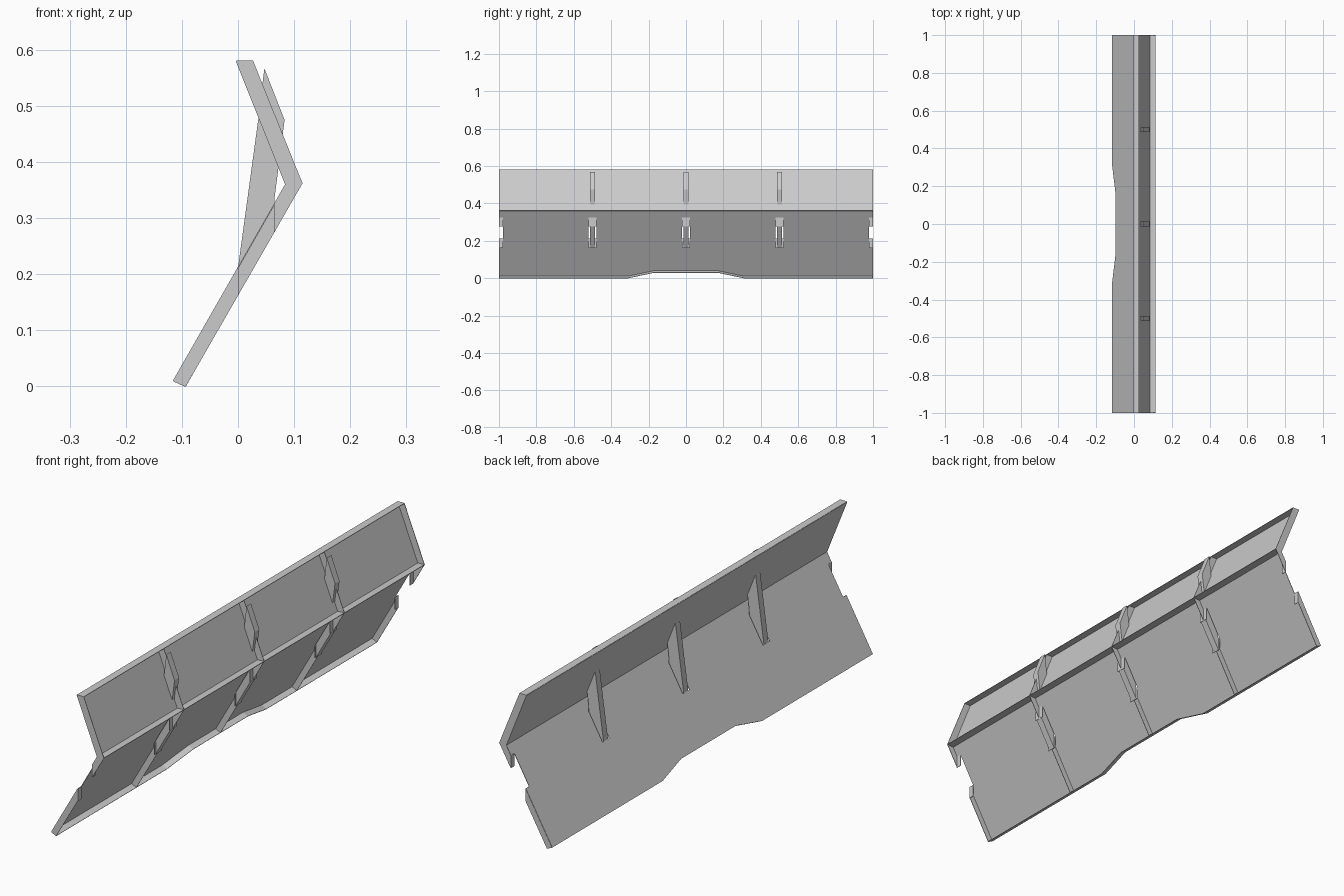
import bpy
from mathutils import Vector

cube = bpy.data.objects.get("Cube")
if cube:
    bpy.data.objects.remove(cube, do_unlink=True)

# One flat grey for every part
grey = bpy.data.materials.new("plain_grey")
grey.use_nodes = True
colour = (0.6, 0.6, 0.6, 1)
grey.diffuse_color = colour
grey.node_tree.nodes["Principled BSDF"].inputs["Base Color"].default_value = colour

THICK = 0.002
END = 1 - THICK / 2
STATIONS = [-END, -0.5, 0, 0.5, END]

# Section through the bent panel: inner skin line and outer flange line
IN_FOOT, IN_BEND, IN_TOP = (-0.115, 0.01), (0.085, 0.36), (-0.003, 0.58)
OUT_FOOT, OUT_BEND, OUT_TOP = (-0.093, 0.0), (0.115, 0.362), (0.027, 0.58)
SLOT_LOW, SLOT_HIGH, SLOT_HALF = 0.0, 0.065, 0.021


def at_x(a, b, x):
    t = (x - a[0]) / (b[0] - a[0])
    return (x, a[1] + t * (b[1] - a[1]))


def inner(x):
    return at_x(IN_FOOT, IN_BEND, x)


def outer(x):
    return at_x(OUT_FOOT, OUT_BEND, x)


def rise(y):
    """How far the bottom edge is cut back along x."""
    return 0.017 * min(1, max(0, (0.31 - abs(y)) / 0.14))


def make(name, polygons, thick=True):
    verts, faces = [], []
    for poly in polygons:
        faces.append(range(len(verts), len(verts) + len(poly)))
        verts += [Vector(p) for p in poly]
    mesh = bpy.data.meshes.new(name)
    mesh.from_pydata(verts, [], [list(f) for f in faces])
    mesh.materials.append(grey)
    obj = bpy.data.objects.new(name, mesh)
    bpy.context.collection.objects.link(obj)
    if thick:
        mod = obj.modifiers.new("sheet_thickness", "SOLIDIFY")
        mod.thickness = THICK
        mod.offset = 0
    return obj


def place(points, y):
    return [(x, y, z) for x, z in points]


def strip(a, b, y0, y1):
    return place([a, b], y0) + place([b, a], y1)


# Lower skin, one bay at a time, with half a slot at each side
bays = []
for y0, y1 in zip(STATIONS, STATIONS[1:]):
    edge = [y0] + [y for y in (-0.31, -0.17, 0.17, 0.31) if y0 < y < y1] + [y1]
    outline = [(IN_FOOT[0] + rise(y), y) for y in edge]
    s = SLOT_HALF
    outline += [(SLOT_LOW, y1), (SLOT_LOW, y1 - s), (SLOT_HIGH, y1 - s), (SLOT_HIGH, y1),
                (IN_BEND[0], y1), (IN_BEND[0], y0),
                (SLOT_HIGH, y0), (SLOT_HIGH, y0 + s), (SLOT_LOW, y0 + s), (SLOT_LOW, y0)]
    bays.append([(x, y, inner(x)[1]) for x, y in outline])
make("lower_skin", bays)

# Upper skin and the long flanges
make("upper_skin", [strip(IN_BEND, IN_TOP, -1, 1)])
make("top_flange", [strip(IN_TOP, OUT_TOP, -1, 1)])
make("bend_flange", [strip(IN_BEND, OUT_BEND, -1, 1)])

# Bottom flange follows the raised middle of the lower edge
steps = [-1, -0.31, -0.17, 0.17, 0.31, 1]
make("bottom_flange", [
    place([inner(IN_FOOT[0] + rise(a)), outer(OUT_FOOT[0] + rise(a))], a)
    + place([outer(OUT_FOOT[0] + rise(b)), inner(IN_FOOT[0] + rise(b))], b)
    for a, b in zip(steps, steps[1:])])

# Cross flanges and slot walls at every station
for i, y in enumerate(STATIONS):
    r = rise(y)
    foot = [inner(IN_FOOT[0] + r), outer(OUT_FOOT[0] + r), outer(SLOT_LOW), inner(SLOT_LOW)]
    head = [inner(SLOT_HIGH), outer(SLOT_HIGH), OUT_BEND, IN_BEND]
    upper = [IN_BEND, OUT_BEND, OUT_TOP, IN_TOP]
    make(f"cross_flange_{i}", [place(p, y) for p in (foot, head, upper)])
    y0, y1 = max(-1, y - SLOT_HALF), min(1, y + SLOT_HALF)
    make(f"slot_walls_{i}", [strip(inner(x), outer(x), y0, y1) for x in (SLOT_LOW, SLOT_HIGH)])

# Solid braces that pass through both skins
profile = [(0.043, 0.535), (0.047, 0.567), (0.083, 0.475), (0.065, 0.335),
           outer(SLOT_HIGH), outer(SLOT_LOW), inner(SLOT_LOW), (0.038, 0.49)]
for i, y in enumerate((-0.5, 0, 0.5)):
    h = 0.014
    sides = [place([a, b], y - h) + place([b, a], y + h)
             for a, b in zip(profile, profile[1:] + profile[:1])]
    make(f"brace_{i}", [place(profile, y - h)[::-1], place(profile, y + h)] + sides, thick=False)
